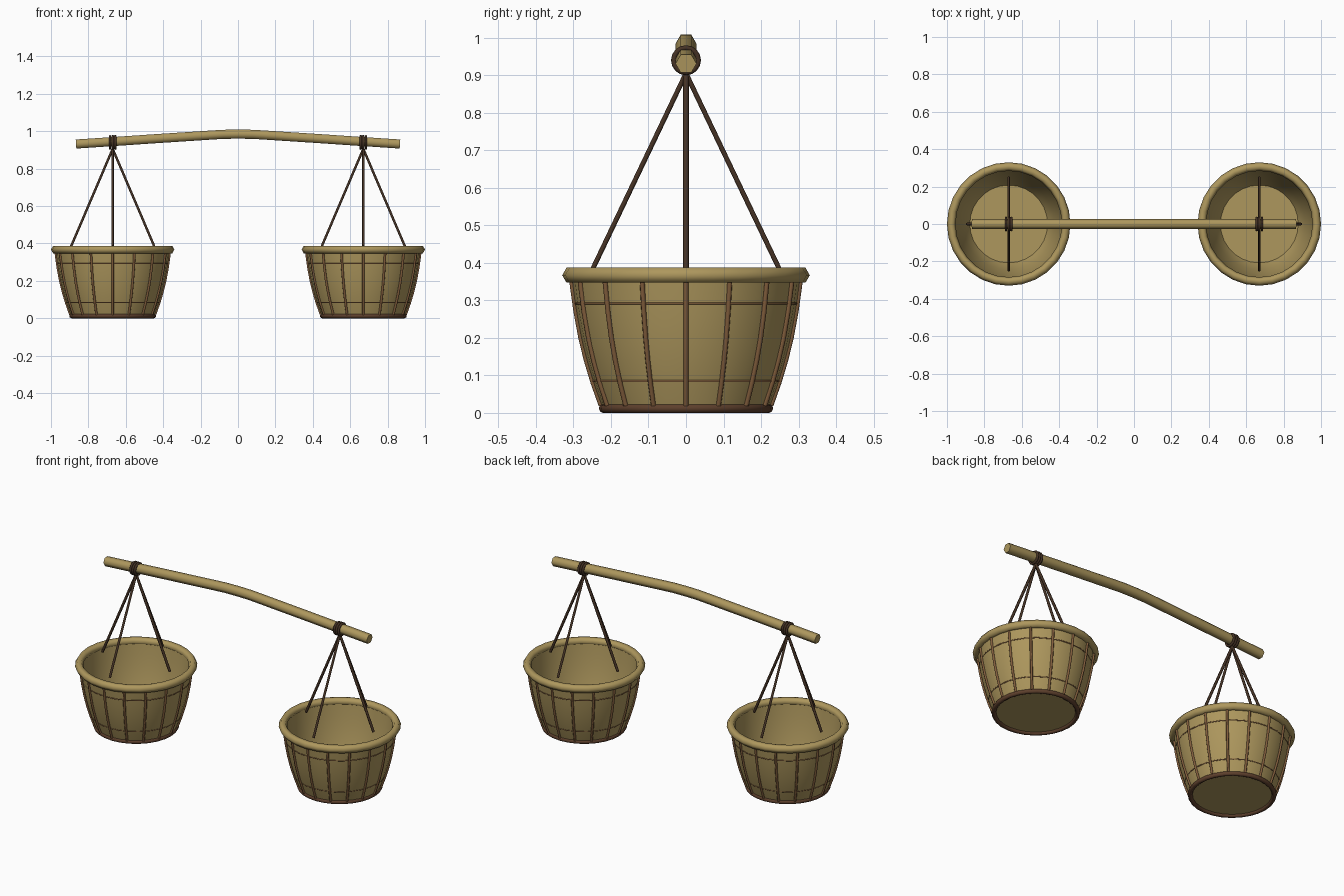
import bpy, bmesh
from math import sin, cos, pi, radians
from mathutils import Vector, Matrix

if "Cube" in bpy.data.objects:
    bpy.data.objects.remove(bpy.data.objects["Cube"])

def mat(name, rgb):
    m = bpy.data.materials.new(name)
    m.diffuse_color = (*rgb, 1)
    m.use_nodes = True
    m.node_tree.nodes["Principled BSDF"].inputs["Base Color"].default_value = m.diffuse_color
    return m

BAMBOO = mat("bamboo", (0.42, 0.31, 0.11))
CANE = mat("cane", (0.22, 0.11, 0.045))
BASE = mat("base_cane", (0.11, 0.05, 0.025))
ROPE = mat("rope", (0.06, 0.032, 0.018))

def finish(bm, name, material, smooth=50):
    bmesh.ops.recalc_face_normals(bm, faces=bm.faces)
    me = bpy.data.meshes.new(name)
    bm.to_mesh(me)
    bm.free()
    me.materials.append(material)
    ob = bpy.data.objects.new(name, me)
    bpy.context.collection.objects.link(ob)
    bpy.ops.object.select_all(action='DESELECT')
    bpy.context.view_layer.objects.active = ob
    ob.select_set(True)
    bpy.ops.object.shade_smooth_by_angle(angle=radians(smooth))
    return ob

def bridge(bm, a, b):
    n = len(a)
    for i in range(n):
        bm.faces.new((a[i], a[(i + 1) % n], b[(i + 1) % n], b[i]))

def tube(bm, pts, r, sides, side_axis):
    """Capped tube through pts; side_axis is perpendicular to the path."""
    pts = [Vector(p) for p in pts]
    s = Vector(side_axis).normalized()
    rings = []
    for i, p in enumerate(pts):
        t = (pts[min(i + 1, len(pts) - 1)] - pts[max(i - 1, 0)]).normalized()
        u = t.cross(s).normalized()
        rings.append([bm.verts.new(p + r * (s * cos(2 * pi * k / sides) + u * sin(2 * pi * k / sides)))
                      for k in range(sides)])
    for a, b in zip(rings, rings[1:]):
        bridge(bm, a, b)
    bm.faces.new(rings[0])
    bm.faces.new(rings[-1])

def torus(bm, centre, R, r, seg, sides, along_x=False):
    rings = []
    turn = Matrix.Rotation(pi / 2, 3, 'Y') if along_x else Matrix.Identity(3)
    for i in range(seg):
        a = 2 * pi * i / seg
        ring = []
        for k in range(sides):
            b = 2 * pi * k / sides
            q = R + r * cos(b)
            ring.append(bm.verts.new(Vector(centre) + turn @ Vector((q * cos(a), q * sin(a), r * sin(b)))))
        rings.append(ring)
    for i in range(seg):
        bridge(bm, rings[i], rings[(i + 1) % seg])

OUTER = [(0.222, 0.012), (0.240, 0.06), (0.259, 0.12), (0.275, 0.18),
         (0.287, 0.24), (0.297, 0.30), (0.305, 0.365)]
SEG = 28

def wall_radius(z):
    for (r0, z0), (r1, z1) in zip(OUTER, OUTER[1:]):
        if z <= z1:
            return r0 + (r1 - r0) * (z - z0) / (z1 - z0)

# carrying pole, gently bowed hexagonal rod
bm = bmesh.new()
half = [(0.08, 0.983), (0.16, 0.978), (0.25, 0.972), (0.45, 0.959), (0.67, 0.944), (0.866, 0.931)]
path = [(-x, 0, z) for x, z in reversed(half)] + [(0, 0, 0.984)] + [(x, 0, z) for x, z in half]
tube(bm, path, 0.028, 6, (0, 1, 0))
finish(bm, "carrying_pole", BAMBOO, 65)

for side, cx in (("left", -0.67), ("right", 0.67)):
    # basket shell with inner wall and floor
    bm = bmesh.new()
    prof = OUTER + [(r - 0.014, max(z, 0.026)) for r, z in reversed(OUTER)]
    rings = [[bm.verts.new((cx + r * cos(2 * pi * i / SEG), r * sin(2 * pi * i / SEG), z))
              for i in range(SEG)] for r, z in prof]
    for a, b in zip(rings, rings[1:]):
        bridge(bm, a, b)
    bm.faces.new(rings[0])
    bm.faces.new(rings[-1])
    finish(bm, side + "_basket_shell", BAMBOO)

    # thick rim
    bm = bmesh.new()
    torus(bm, (cx, 0, 0.367), 0.307, 0.023, SEG, 6)
    finish(bm, side + "_basket_rim", BAMBOO, 65)

    # foot ring
    bm = bmesh.new()
    torus(bm, (cx, 0, 0.012), 0.220, 0.0125, SEG, 8)
    finish(bm, side + "_basket_foot", BASE)

    # upright ribs
    bm = bmesh.new()
    for i in range(16):
        a = 2 * pi * i / 16
        pts = [(cx + (wall_radius(z) + 0.002) * cos(a), (wall_radius(z) + 0.002) * sin(a), z)
               for z in (0.02, 0.08, 0.14, 0.20, 0.27, 0.355)]
        tube(bm, pts, 0.007, 6, (-sin(a), cos(a), 0))
    finish(bm, side + "_basket_ribs", CANE, 65)

    # thin hoops, nearly flush with the wall
    bm = bmesh.new()
    for z in (0.085, 0.292):
        torus(bm, (cx, 0, z), wall_radius(z) - 0.0015, 0.0035, SEG, 6)
    finish(bm, side + "_basket_hoops", CANE, 65)

    # four hanging ropes
    bm = bmesh.new()
    for dx, dy in ((0.222, 0), (-0.222, 0), (0, 0.248), (0, -0.248)):
        tube(bm, [(cx, 0, 0.905), (cx + dx, dy, 0.385)], 0.0075, 6, (-dy, dx, 0))
    finish(bm, side + "_ropes", ROPE, 65)

    # rope lashing around the pole
    bm = bmesh.new()
    for k in (-1, 0, 1):
        torus(bm, (cx + 0.014 * k, 0, 0.940), 0.033, 0.007, 16, 6, True)
    finish(bm, side + "_lashing", ROPE, 65)
